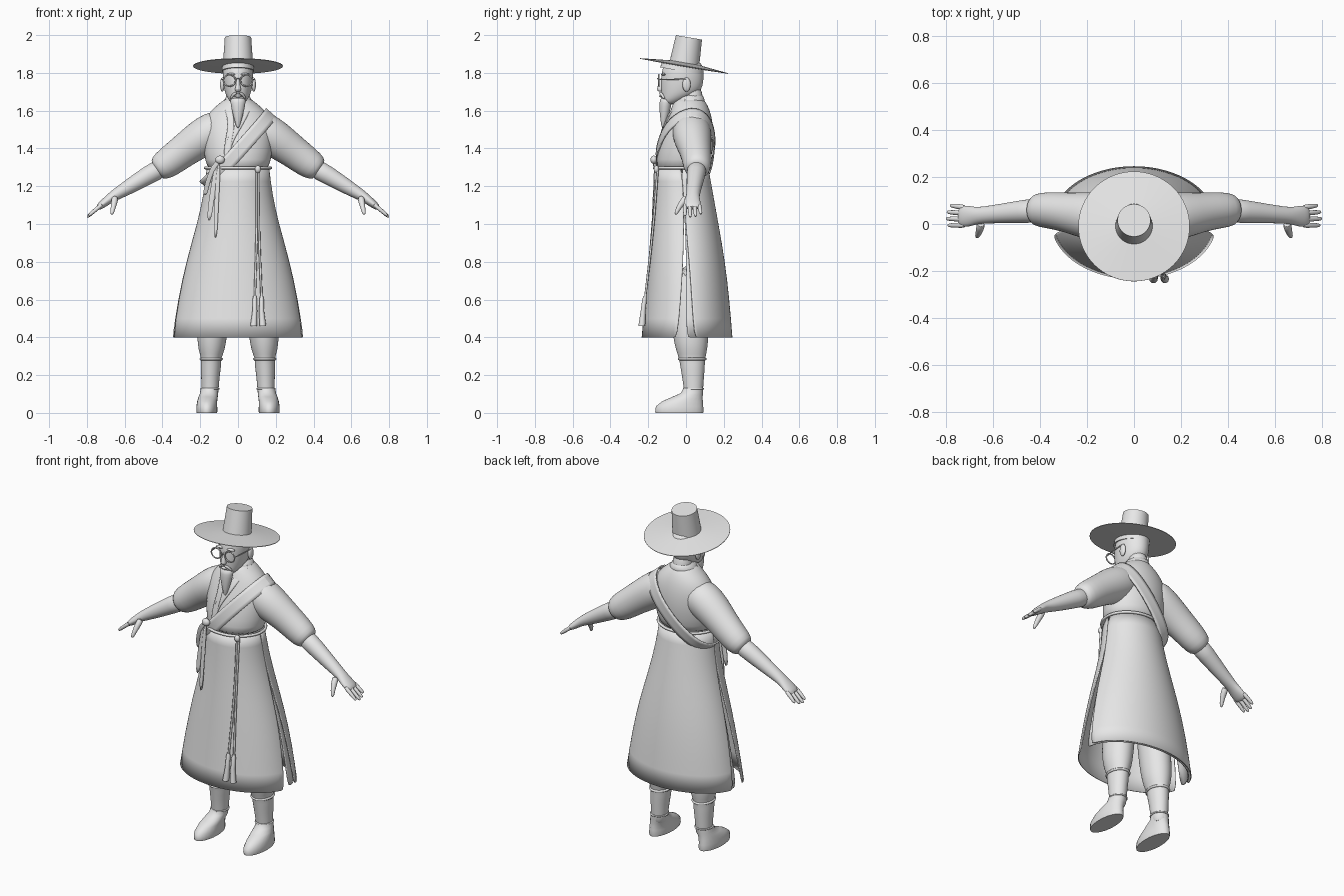
import bpy, bmesh, math
from mathutils import Vector

cube = bpy.data.objects.get("Cube")
if cube:
    bpy.data.objects.remove(cube, do_unlink=True)

grey = bpy.data.materials.new("plain grey")
grey.use_nodes = True
grey.diffuse_color = (0.8, 0.8, 0.8, 1)
grey.node_tree.nodes["Principled BSDF"].inputs["Base Color"].default_value = grey.diffuse_color
meshes = []


def add_mesh(name, verts, faces, mirror=False, subdivide=0, thickness=0):
    """Make a mesh object with the usual modifiers."""
    mesh = bpy.data.meshes.new(name)
    mesh.from_pydata(verts, [], faces)
    bm = bmesh.new()
    bm.from_mesh(mesh)
    bmesh.ops.recalc_face_normals(bm, faces=bm.faces)
    bm.to_mesh(mesh)
    bm.free()
    mesh.materials.append(grey)
    obj = bpy.data.objects.new(name, mesh)
    bpy.context.collection.objects.link(obj)
    meshes.append(obj)
    if mirror:
        obj.modifiers.new("Mirror", "MIRROR")
    if subdivide:
        mod = obj.modifiers.new("Subdivision", "SUBSURF")
        mod.levels = mod.render_levels = subdivide
    if thickness:
        mod = obj.modifiers.new("Thickness", "SOLIDIFY")
        mod.thickness = thickness
    return obj


def loft(name, rings, sides=20, level=True, mirror=False, subdivide=1):
    """Skin elliptical rings (x, y, z, radius, y radius); level rings stay horizontal."""
    centres = [Vector(r[:3]) for r in rings]
    verts, faces = [], []
    for i, ring in enumerate(rings):
        tangent = Vector((0, 0, 1))
        if not level:
            tangent = (centres[min(i + 1, len(rings) - 1)] - centres[max(i - 1, 0)]).normalized()
        v = Vector((0, 1, 0))
        v = (v - tangent * v.dot(tangent)).normalized()
        u = v.cross(tangent)
        for k in range(sides):
            a = math.tau * k / sides
            verts.append(centres[i] + u * ring[3] * math.cos(a) + v * ring[-1] * math.sin(a))
    for i in range(len(rings) - 1):
        for k in range(sides):
            a, b = i * sides + k, i * sides + (k + 1) % sides
            faces.append((a, b, b + sides, a + sides))
    faces.append(tuple(range(sides)))
    faces.append(tuple(range(len(verts) - sides, len(verts))))
    return add_mesh(name, verts, faces, mirror, subdivide)


def ball(name, centre, size, mirror=False):
    """Ellipsoid stacked from level rings."""
    x, y, z = centre
    rings = []
    for i in range(9):
        a = math.pi * (0.04 + 0.92 * i / 8)
        s = math.sin(a)
        rings.append((x, y, z - size[2] * math.cos(a), size[0] * s, size[1] * s))
    return loft(name, rings, 16, mirror=mirror, subdivide=0)


def band(name, points, width, centre=None, closed=False):
    """Flat strip of cloth that faces away from a centre, or to the front."""
    pts = [Vector(p) for p in points]
    n = len(pts)
    verts, faces = [], []
    for i, p in enumerate(pts):
        after = pts[(i + 1) % n] if closed else pts[min(i + 1, n - 1)]
        before = pts[i - 1] if closed else pts[max(i - 1, 0)]
        out = p - Vector(centre) if centre else Vector((0, -1, 0))
        side = (after - before).cross(out).normalized() * width / 2
        verts += [p - side, p + side]
    for i in range(n if closed else n - 1):
        j = (i + 1) % n
        faces.append((2 * i, 2 * i + 1, 2 * j + 1, 2 * j))
    return add_mesh(name, verts, faces, subdivide=2, thickness=0.008)


def cord(name, points, radius, closed=False):
    """Round cord through a few points."""
    curve = bpy.data.curves.new(name, "CURVE")
    curve.dimensions = "3D"
    curve.bevel_depth = radius
    curve.bevel_resolution = 2
    curve.use_fill_caps = True
    spline = curve.splines.new("BEZIER")
    spline.bezier_points.add(len(points) - 1)
    spline.use_cyclic_u = closed
    for knot, p in zip(spline.bezier_points, points):
        knot.co = p
        knot.handle_left_type = knot.handle_right_type = "AUTO"
    curve.materials.append(grey)
    obj = bpy.data.objects.new(name, curve)
    bpy.context.collection.objects.link(obj)
    return obj


def hoop(name, centre, rx, ry, radius, upright=False):
    """Closed elliptical cord, lying flat or standing upright facing front."""
    points = []
    for k in range(12):
        a = math.tau * k / 12
        c, s = rx * math.cos(a), ry * math.sin(a)
        offset = (c, 0, s) if upright else (c, s, 0)
        points.append(Vector(centre) + Vector(offset))
    return cord(name, points, radius, True)


# Robe top with shoulders
loft("robe_top", [(0, -.022, 1.27, .16, .138), (0, -.012, 1.34, .175, .145), (0, 0, 1.42, .187, .146),
                  (0, .012, 1.50, .187, .134), (0, .02, 1.56, .175, .118), (0, .022, 1.61, .135, .102),
                  (0, .02, 1.645, .09, .085), (0, .018, 1.67, .06, .07)], 28)
loft("sleeves", [(.06, .025, 1.52, .09), (.13, .03, 1.495, .105), (.20, .035, 1.45, .102),
                 (.285, .05, 1.39, .088, .084), (.37, .06, 1.325, .083, .078), (.42, .06, 1.293, .07),
                 (.435, .06, 1.283, .045)], level=False, mirror=True)

# Skirt panels, split at both sides
SKIRT = [(1.3, .165, -.165, .118), (1.15, .182, -.172, .145), (1.0, .217, -.182, .172),
         (.8, .275, -.2, .207), (.6, .32, -.217, .23), (.4, .352, -.235, .246)]


def skirt_panel(name, start, gap, scale=1):
    columns, rows = 32, len(SKIRT)
    verts, faces = [], []
    for z, rx, front, back in SKIRT:
        g = gap * max(0, min(1, (1.1 - z) / 0.7))
        for k in range(columns + 1):
            a = start + g + (math.pi - 2 * g) * k / columns
            y = (front + back) / 2 + scale * (back - front) / 2 * math.sin(a)
            verts.append((scale * rx * math.cos(a), y, z))
    for i in range(rows - 1):
        for k in range(columns):
            a = i * (columns + 1) + k
            faces.append((a, a + 1, a + columns + 2, a + columns + 1))
    return add_mesh(name, verts, faces, subdivide=1, thickness=0.006)


skirt_panel("skirt_back", 0, .16)
skirt_panel("skirt_front", math.pi, .22)
skirt_panel("skirt_back_lining", 0, -.02, .955)

# Collar, lapel, sash and ribbons
loft("collar", [(0, .02, 1.625, .1, .092), (0, .022, 1.66, .068, .075), (0, .028, 1.69, .06, .064)], 24)
for side in (-1, 1):
    band("lapel", [(.065 * side, .0, 1.665), (.055 * side, -.07, 1.62), (.02 * side - .01, -.122, 1.53),
                   (-.055, -.143, 1.43), (-.06, -.155, 1.34)], .035, (0, .05, 1.5))
band("sash", [(.19, .03, 1.605), (.145, -.087, 1.545), (.05, -.148, 1.44), (-.06, -.17, 1.315),
              (-.155, -.12, 1.22), (-.19, -.01, 1.19), (-.155, .1, 1.22), (-.04, .15, 1.33),
              (.08, .158, 1.46), (.16, .12, 1.565)], .075, (.01, 0, 1.4), True)
band("long_ribbon", [(-.1, -.168, 1.33), (-.115, -.178, 1.1), (-.12, -.185, .92)], .022)
band("short_ribbon", [(-.105, -.168, 1.34), (-.135, -.168, 1.17), (-.155, -.168, 1.01)], .028)
band("ribbon_loop", [(-.09, -.175, 1.34), (-.13, -.175, 1.31), (-.165, -.15, 1.21), (-.175, -.13, 1.15)], .025)
ball("ribbon_knot", (-.095, -.17, 1.34), (.025, .018, .022))

# Belt cord with hanging tassels
hoop("belt_cord", (0, -.022, 1.297), .173, .146, .008)
for shift in (-.006, .006):
    cord("hanging_cord", [(.105 + shift, -.15, 1.29), (.105 + shift, -.173, 1.0), (.107 + 3 * shift, -.217, .6)], .006)
    x = .107 + shift * 3
    loft("tassel", [(x, -.217, .62, .008), (x, -.22, .6, .012), (x, -.227, .54, .013),
                    (x + shift, -.234, .46, .018)], 12, subdivide=0)
ball("cord_knot", (.105, -.157, 1.29), (.016, .014, .02))

# Forearms and hands
loft("forearms", [(.39, .06, 1.305, .055), (.47, .053, 1.262, .05), (.56, .045, 1.207, .042),
                  (.64, .038, 1.16, .032, .036), (.675, .035, 1.138, .026, .037), (.7, .033, 1.118, .023, .045),
                  (.73, .033, 1.095, .019, .046), (.745, .033, 1.082, .012, .04)], level=False, mirror=True)
for i in range(4):
    y = .07 - .025 * i
    reach = (.03, .043, .047, .04)[i]
    tip = (.745 + reach, y * 1.12, 1.087 - reach * .95)
    loft("fingers", [(.715, y, 1.107, .013), (.745, y * 1.05, 1.083, .012), (*tip, .01),
                     (tip[0] + .007, tip[1], tip[2] - .007, .005)], 8, level=False, mirror=True)
loft("thumbs", [(.65, .005, 1.145, .02), (.655, -.02, 1.115, .018), (.662, -.042, 1.08, .013),
                (.667, -.052, 1.058, .01), (.669, -.056, 1.05, .005)], 10, level=False, mirror=True)

# Trousers, leg ties and boots
loft("trouser_legs", [(.1, .02, .8, .09, .1), (.13, .022, .5, .083, .1), (.138, .025, .4, .08, .095),
                      (.14, .03, .33, .07, .083), (.142, .032, .29, .053, .07), (.143, .034, .26, .056, .067),
                      (.146, .037, .2, .05, .06), (.148, .04, .12, .045, .05), (.15, .04, .07, .045, .05)],
     mirror=True)
loft("boots", [(.165, -.035, 0, .054, .126), (.165, -.035, .008, .056, .128), (.165, -.034, .035, .055, .125),
               (.163, -.018, .062, .053, .107), (.158, .008, .085, .051, .08), (.153, .032, .105, .048, .058),
               (.15, .038, .13, .047, .053)], 24, mirror=True, subdivide=0)
for side in (-1, 1):
    hoop("knee_tie", (side * .142, .033, .285), .055, .069, .007)
    hoop("ankle_tie", (side * .148, .04, .128), .046, .051, .005)

# Head and neck
loft("neck", [(0, .035, 1.58, .06), (0, .035, 1.65, .055), (0, .03, 1.74, .055)])
loft("head", [(0, -.085, 1.632, .025, .035), (0, -.075, 1.65, .045, .055), (0, -.04, 1.68, .064, .09),
              (0, -.025, 1.71, .073, .108), (0, -.02, 1.75, .08, .113), (0, -.018, 1.8, .083, .113),
              (0, -.015, 1.84, .078, .105), (0, -.012, 1.865, .06, .08)], 24)
loft("nose", [(0, -.13, 1.775, .009, .008), (0, -.135, 1.735, .011, .013), (0, -.139, 1.712, .018, .018),
              (0, -.135, 1.7, .014, .012)], 12)
ball("ears", (.083, .003, 1.738), (.012, .022, .038), True)
ball("brows", (.036, -.12, 1.792), (.026, .012, .007), True)
ball("lower_lip", (0, -.13, 1.677), (.02, .012, .007))
loft("moustache", [(.004, -.14, 1.697, .008), (.025, -.13, 1.688, .009), (.042, -.112, 1.66, .006)],
     8, level=False, mirror=True)
loft("beard", [(0, -.105, 1.672, .04, .03), (0, -.108, 1.645, .042, .034), (0, -.112, 1.6, .033, .029),
               (0, -.117, 1.55, .02, .019), (0, -.122, 1.505, .005, .005)], 16)

# Spectacles
for side in (-1, 1):
    hoop("lens_rim", (side * .045, -.143, 1.76), .032, .03, .004, True)
    cord("temple_arm", [(side * .076, -.14, 1.765), (side * .086, -.06, 1.766), (side * .088, .0, 1.768)], .003)
cord("nose_bridge", [(-.015, -.145, 1.765), (0, -.15, 1.77), (.015, -.145, 1.765)], .003)

# Wide hat, tipped back, with its headband
hat = loft("hat", [(0, 0, -.006, .085), (0, 0, -.003, .237), (0, 0, 0, .237), (0, 0, .016, .079),
                   (0, 0, .152, .07)], 64, subdivide=0)
headband = loft("headband", [(0, -.008, -.03, .086, .116), (0, -.006, .0, .083, .112)], 32, subdivide=0)
for obj in (hat, headband):
    obj.location = (0, -.01, 1.838)
    obj.rotation_euler.x = math.radians(-9.7)

# Smooth shading with crisp edges
bpy.ops.object.select_all(action="DESELECT")
for obj in meshes:
    obj.select_set(True)
bpy.context.view_layer.objects.active = meshes[0]
bpy.ops.object.shade_smooth_by_angle(angle=math.radians(50))
